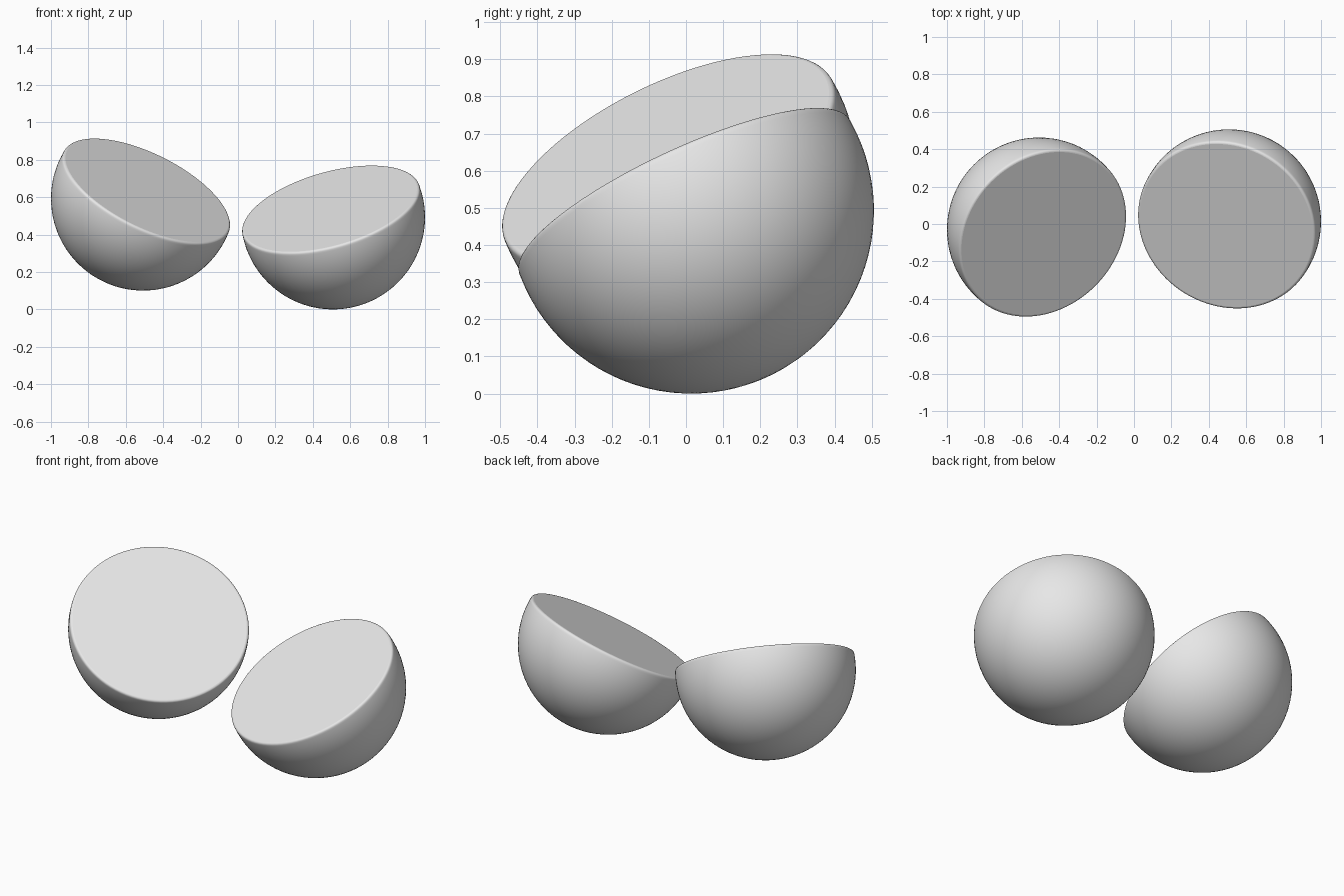
import bpy, bmesh
from mathutils import Vector

cube = bpy.data.objects.get("Cube")
if cube:
    bpy.data.objects.remove(cube, do_unlink=True)

RADIUS = 0.4925
CUT = 0.052      # height of the flat cut above the sphere's middle
RIM = 0.012      # rounding of the rim

grey = bpy.data.materials.new("plain_grey")
grey.use_nodes = True
colour = (0.8, 0.8, 0.8, 1)
grey.diffuse_color = colour
grey.node_tree.nodes["Principled BSDF"].inputs["Base Color"].default_value = colour


def half_ball(name, centre, facing):
    """Solid half sphere whose flat cut faces along the given direction."""
    bm = bmesh.new()
    bmesh.ops.create_uvsphere(bm, u_segments=96, v_segments=48, radius=RADIUS)

    # Slice off the top and close it with one flat face
    bmesh.ops.bisect_plane(bm, geom=bm.verts[:] + bm.edges[:] + bm.faces[:],
                           plane_co=(0, 0, CUT), plane_no=(0, 0, 1), clear_outer=True)
    rim = [e for e in bm.edges if e.is_boundary]
    bmesh.ops.holes_fill(bm, edges=rim, sides=0)

    # Soften the rim
    bmesh.ops.bevel(bm, geom=rim, offset=RIM, segments=4, profile=0.5, affect='EDGES')
    bmesh.ops.recalc_face_normals(bm, faces=bm.faces[:])
    for face in bm.faces:
        face.smooth = len(face.verts) <= 4

    mesh = bpy.data.meshes.new(name)
    bm.to_mesh(mesh)
    bm.free()
    mesh.materials.append(grey)
    obj = bpy.data.objects.new(name, mesh)
    obj.location = centre
    obj.rotation_mode = 'QUATERNION'
    obj.rotation_quaternion = Vector(facing).to_track_quat('Z', 'Y')
    bpy.context.collection.objects.link(obj)
    return obj


half_ball("left_half", (0.5075, 0.0135, 0.4925), (-0.25, -0.41, 0.878))
half_ball("right_half", (-0.5075, -0.03, 0.593), (0.408, -0.408, 0.817))
